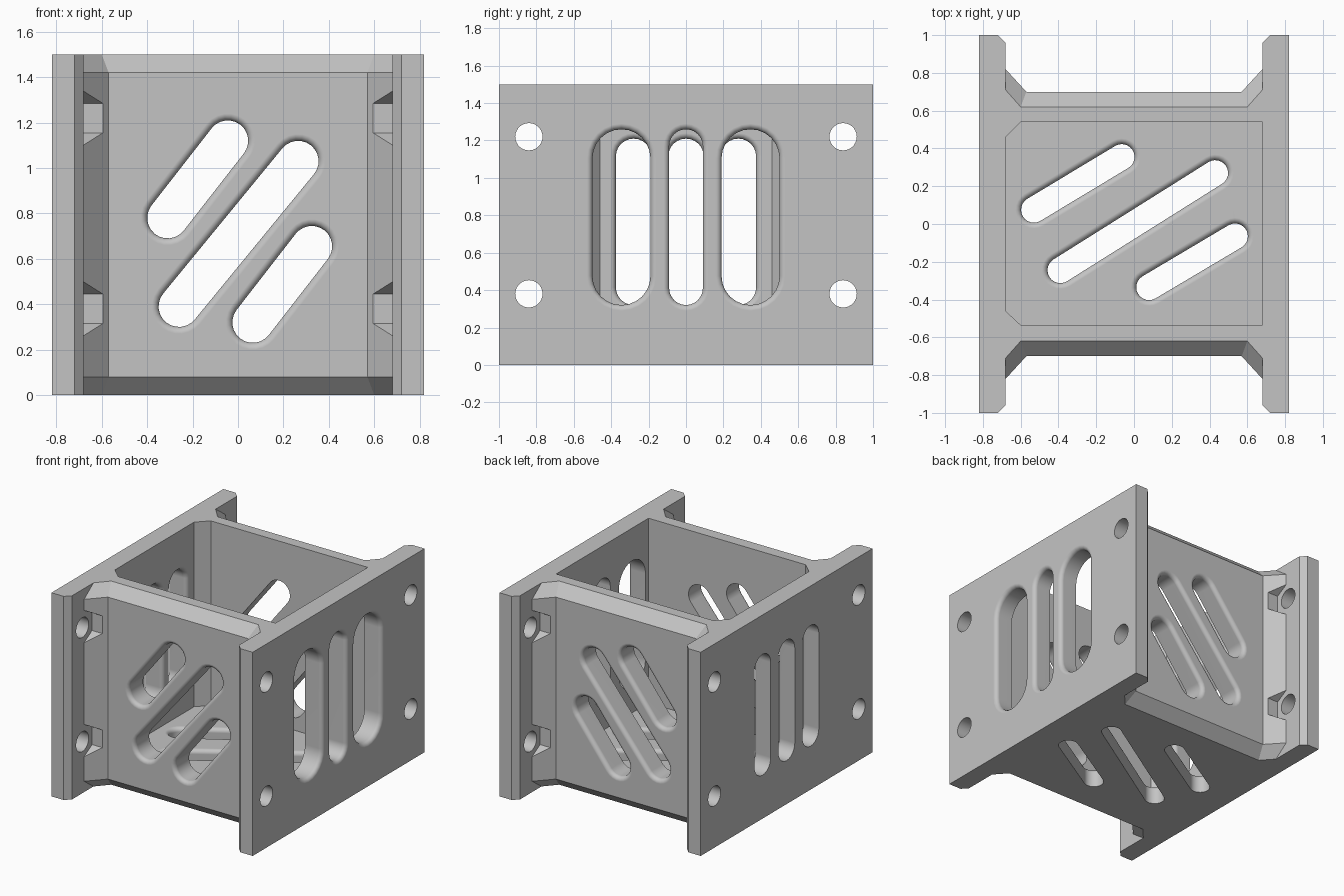
import bpy, bmesh
from math import pi, sin, cos, atan2

cube = bpy.data.objects.get("Cube")
if cube:
    bpy.data.objects.remove(cube)

HEIGHT = 1.5
OUT_X, IN_X, OUT_Y = 0.82, 0.68, 0.70
FLOOR = 0.14


def loft(name, rings):
    """Closed solid through a stack of matching point rings."""
    bm = bmesh.new()
    loops = [[bm.verts.new(p) for p in ring] for ring in rings]
    n = len(loops[0])
    for low, high in zip(loops, loops[1:]):
        for i in range(n):
            j = (i + 1) % n
            bm.faces.new((low[i], low[j], high[j], high[i]))
    bm.faces.new(loops[0])
    bm.faces.new(loops[-1])
    bmesh.ops.recalc_face_normals(bm, faces=bm.faces)
    mesh = bpy.data.meshes.new(name)
    bm.to_mesh(mesh)
    bm.free()
    obj = bpy.data.objects.new(name, mesh)
    bpy.context.collection.objects.link(obj)
    return obj


def stadium(a, b, r, steps=12):
    """Outline of a round-ended slot between two centres."""
    turn = atan2(b[1] - a[1], b[0] - a[0])
    pts = []
    for centre, start in ((b, turn - pi / 2), (a, turn + pi / 2)):
        for i in range(steps + 1):
            t = start + pi * i / steps
            pts.append((centre[0] + r * cos(t), centre[1] + r * sin(t)))
    return pts


def slot_cutter(a, b, r, place, flare=0.03):
    """Slot whose mouth is rounded over at depth zero."""
    levels = [(-0.04, flare)]
    for i in range(6):
        t = pi / 2 * i / 5
        levels.append((flare * (1 - cos(t)), flare * (1 - sin(t))))
    levels.append((0.25, 0))
    return loft("slot_cutter", [[place(u, v, d) for u, v in stadium(a, b, r + e)]
                                for d, e in levels])


def prism_x(name, y, z, r, sides, x0, x1):
    """Prism along x with a corner pointing up."""
    ring = [(y + r * sin(2 * pi * i / sides), z + r * cos(2 * pi * i / sides))
            for i in range(sides)]
    return loft(name, [[(x, p, q) for p, q in ring] for x in (x0, x1)])


def plan(shoulder, gusset, web):
    """Plan outline of the H-shaped body, mirrored from one quadrant."""
    quad = [(OUT_X, 1), (0.72, 1), (IN_X, 0.96), (IN_X, shoulder), (gusset, web)]
    half = quad + [(-x, y) for x, y in reversed(quad)]
    return half + [(x, -y) for x, y in reversed(half)]


# Body: two flanges joined by bevelled webs
middle = plan(0.82, 0.57, OUT_Y)
ends = plan(0.71, 0.60, 0.62)
body = loft("bracket_body", [[(x, y, z) for x, y in outline] for outline, z in
                             ((ends, 0), (middle, 0.08), (middle, 1.42), (ends, HEIGHT))])

# Open-topped cavity with two chamfered corners
cavity = [(-IN_X, -0.46), (-0.60, -0.535), (IN_X, -0.535),
          (IN_X, 0.54), (-0.60, 0.54), (-IN_X, 0.46)]
cutters = [loft("cavity_cutter", [[(x, y, z) for x, y in cavity]
                                  for z in (FLOOR, HEIGHT + 0.1)])]

# Diagonal slots in the front and back webs
for a, b in (((-0.31, 0.78), (-0.045, 1.12)),
             ((-0.26, 0.39), (0.265, 1.03)),
             ((0.065, 0.32), (0.325, 0.655))):
    for side in (-1, 1):
        cutters.append(slot_cutter(
            a, b, 0.09, lambda u, v, d, s=side: (u, s * (OUT_Y - d), v)))

# Diagonal slots in the floor
for a, b in (((-0.53, 0.075), (-0.065, 0.355)),
             ((-0.39, -0.245), (0.43, 0.27)),
             ((0.08, -0.335), (0.535, -0.065))):
    cutters.append(slot_cutter(a, b, 0.068, lambda u, v, d: (u, v, FLOOR - d)))

# Upright slots: wide outer pair on one flange, three equal on the other
for y, r in ((-0.345, 0.155), (0, 0.09), (0.345, 0.155)):
    cutters.append(slot_cutter((y, 0.32 + r), (y, 1.26 - r), r,
                               lambda u, v, d: (OUT_X - d, u, v)))
for y in (-0.28, 0, 0.28):
    cutters.append(slot_cutter((y, 0.415), (y, 1.115), 0.095,
                               lambda u, v, d: (-IN_X - d, u, v)))

# Bolt holes with hexagonal nut pockets
for side in (-1, 1):
    for y in (-0.84, 0.84):
        for z in (0.38, 1.22):
            cutters.append(prism_x("nut_cutter", y, z, 0.13, 6, side * IN_X, side * 0.5))
            cutters.append(prism_x("bolt_cutter", y, z, 0.073, 28, side * 0.6, side * 0.9))

# Apply every cut, then drop the cutters
for cutter in cutters:
    cut = body.modifiers.new("cut", 'BOOLEAN')
    cut.operation = 'DIFFERENCE'
    cut.solver = 'EXACT'
    cut.object = cutter
bpy.context.view_layer.update()
graph = bpy.context.evaluated_depsgraph_get()
result = bpy.data.meshes.new_from_object(body.evaluated_get(graph))
body.modifiers.clear()
body.data = result
for cutter in cutters:
    bpy.data.objects.remove(cutter)

# Single grey finish
grey = bpy.data.materials.new("plain_grey")
grey.use_nodes = True
colour = (0.55, 0.55, 0.55, 1)
grey.diffuse_color = colour
grey.node_tree.nodes["Principled BSDF"].inputs["Base Color"].default_value = colour
body.data.materials.clear()
body.data.materials.append(grey)

# Smooth rounded edges while keeping flat walls flat
bpy.ops.object.select_all(action='DESELECT')
body.select_set(True)
bpy.context.view_layer.objects.active = body
bpy.ops.object.shade_smooth_by_angle(angle=pi / 6)
weighted = body.modifiers.new("flat_walls", 'WEIGHTED_NORMAL')
weighted.keep_sharp = True
